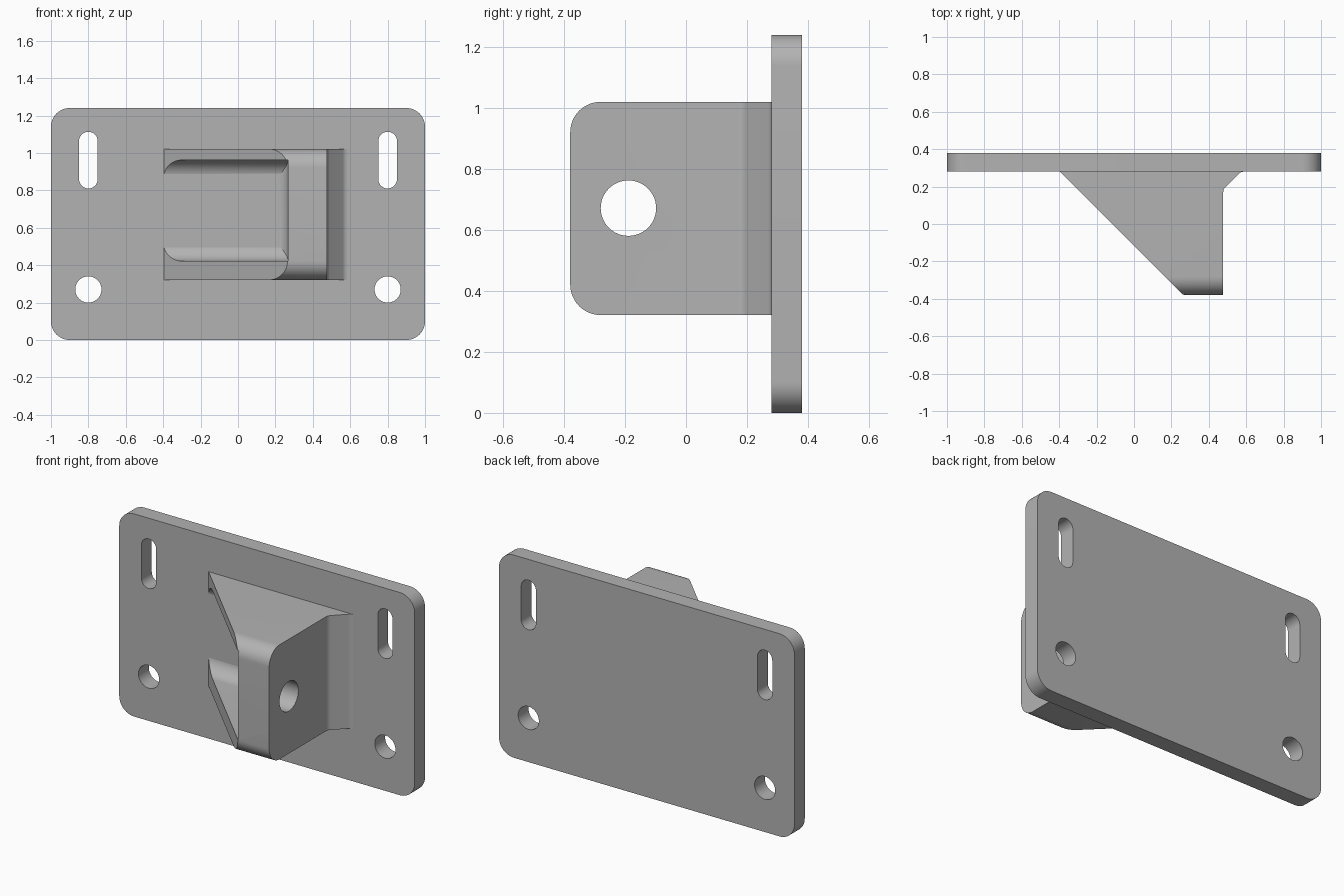
import bpy, bmesh, math
from mathutils import Vector

if "Cube" in bpy.data.objects:
    bpy.data.objects.remove(bpy.data.objects["Cube"], do_unlink=True)

grey = bpy.data.materials.new("plain grey")
grey.use_nodes = True
grey.diffuse_color = (0.45, 0.45, 0.45, 1)
grey.node_tree.nodes["Principled BSDF"].inputs["Base Color"].default_value = (0.45, 0.45, 0.45, 1)


def fillet(corners, steps=12):
    """Round each (a, b, radius) corner of a closed 2D outline."""
    pts = []
    n = len(corners)
    for i, (a, b, r) in enumerate(corners):
        p = Vector((a, b))
        if r == 0:
            pts.append(p)
            continue
        u = (Vector(corners[i - 1][:2]) - p).normalized()
        v = (Vector(corners[(i + 1) % n][:2]) - p).normalized()
        half = math.acos(max(-1, min(1, u.dot(v)))) / 2
        centre = p + (u + v).normalized() * (r / math.sin(half))
        d0 = p + u * (r / math.tan(half)) - centre
        d1 = p + v * (r / math.tan(half)) - centre
        start = math.atan2(d0.y, d0.x)
        turn = math.atan2(d0.x * d1.y - d0.y * d1.x, d0.dot(d1))
        for k in range(steps + 1):
            t = start + turn * k / steps
            pts.append(centre + Vector((math.cos(t), math.sin(t))) * r)
    return [q for i, q in enumerate(pts) if (q - pts[i - 1]).length > 1e-5]


def rect(a0, a1, b0, b1, r):
    return [(a0, b0, r), (a1, b0, r), (a1, b1, r), (a0, b1, r)]


def prism(name, axis, corners, lo, hi):
    """Extrude a rounded outline along the x, y or z axis."""
    place = {"x": lambda p, d: (d, p.x, p.y),
             "y": lambda p, d: (p.x, d, p.y),
             "z": lambda p, d: (p.x, p.y, d)}[axis]
    bm = bmesh.new()
    face = bm.faces.new([bm.verts.new(place(p, lo)) for p in fillet(corners)])
    ext = bmesh.ops.extrude_face_region(bm, geom=[face])["geom"]
    shift = Vector(place(Vector((0, 0)), hi - lo))
    bmesh.ops.translate(bm, vec=shift, verts=[g for g in ext if isinstance(g, bmesh.types.BMVert)])
    bmesh.ops.recalc_face_normals(bm, faces=bm.faces)
    mesh = bpy.data.meshes.new(name)
    bm.to_mesh(mesh)
    bm.free()
    mesh.materials.append(grey)
    obj = bpy.data.objects.new(name, mesh)
    bpy.context.collection.objects.link(obj)
    return obj


def activate(obj):
    bpy.ops.object.select_all(action="DESELECT")
    obj.select_set(True)
    bpy.context.view_layer.objects.active = obj


def boolean(obj, tool, operation):
    mod = obj.modifiers.new("cut", "BOOLEAN")
    mod.operation, mod.solver, mod.object = operation, "EXACT", tool
    activate(obj)
    bpy.ops.object.modifier_apply(modifier=mod.name)
    bpy.data.objects.remove(tool, do_unlink=True)


# Mounting plate with a slot and a round hole at each end
plate = prism("mounting_plate", "y", rect(-1, 1, 0, 1.24, 0.1), 0.28, 0.38)
for side in (-0.8, 0.8):
    slot = rect(side - 0.05, side + 0.05, 0.81, 1.113, 0.05)
    hole = rect(side - 0.07, side + 0.07, 0.2, 0.34, 0.07)
    for outline in (slot, hole):
        boolean(plate, prism("cutter", "y", outline, 0.1, 0.5), "DIFFERENCE")

# Wedge bracket, its back edge sunk into the plate
wedge = [(-0.415, 0.3, 0), (0.265, -0.38, 0), (0.477, -0.38, 0),
         (0.477, 0.185, 0.04), (0.572, 0.28, 0.04), (0.62, 0.28, 0), (0.62, 0.3, 0)]
bracket = prism("wedge_bracket", "z", wedge, 0.321, 1.021)
nose = [(-0.38, 0.2, 0), (0.4, 0.2, 0), (0.4, 1.1, 0), (-0.38, 1.1, 0)]
nose = [(-0.38, 0.321, 0.1), (0.4, 0.321, 0), (0.4, 1.021, 0), (-0.38, 1.021, 0.1)]
bracket_tool = prism("cutter", "x", nose, -0.8, 0.8)
boolean(bracket, bracket_tool, "INTERSECT")

# Pocket with rounded floor edges, open on the sloping side
pocket = prism("pocket_cutter", "x",
               [(-0.6, 0.422, 0), (0.283, 0.422, 0.097), (0.283, 0.962, 0.097), (-0.6, 0.962, 0)],
               -0.7, 0.266)
inner_end = [(-0.8, -0.7, 0), (0.266, -0.7, 0), (0.266, 0.283, 0.055), (-0.8, 0.283, 0)]
boolean(pocket, prism("cutter", "z", inner_end, 0.2, 1.2), "INTERSECT")
boolean(bracket, pocket, "DIFFERENCE")

# Pin hole through the upright tab
pin = rect(-0.28, -0.098, 0.581, 0.763, 0.091)
boolean(bracket, prism("cutter", "x", pin, 0.1, 0.7), "DIFFERENCE")

for obj in (plate, bracket):
    activate(obj)
    bpy.ops.object.shade_smooth_by_angle(angle=math.radians(25))
